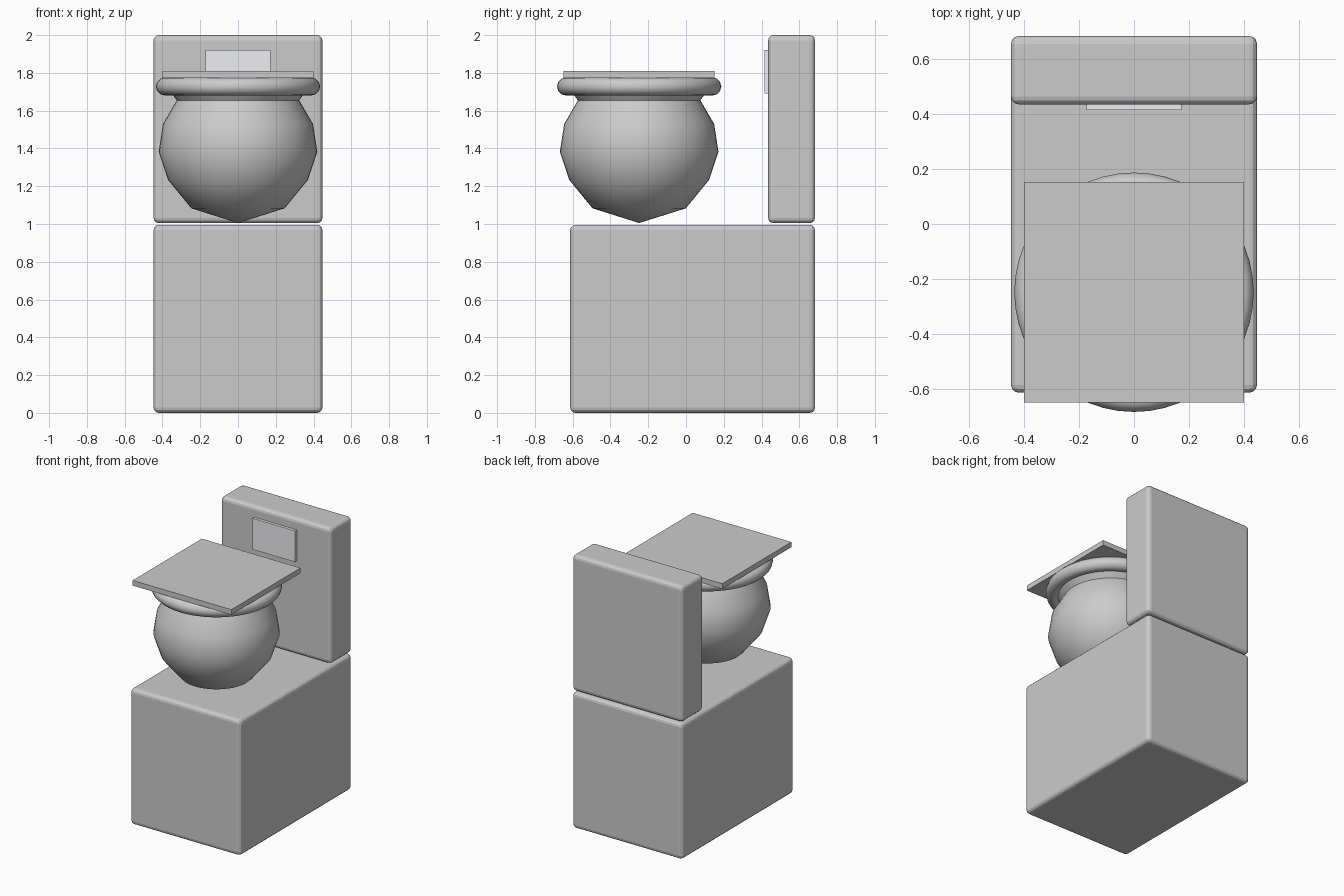
import bpy, bmesh, math

if "Cube" in bpy.data.objects:
    bpy.data.objects.remove(bpy.data.objects["Cube"])

CY = -0.248  # centre of the bowl along y


def finish(obj):
    bpy.ops.object.select_all(action='DESELECT')
    obj.select_set(True)
    bpy.context.view_layer.objects.active = obj
    bpy.ops.object.shade_smooth_by_angle(angle=math.radians(40))


def box(name, lo, hi, bevel=0.0):
    size = [b - a for a, b in zip(lo, hi)]
    mid = [(a + b) / 2 for a, b in zip(lo, hi)]
    bm = bmesh.new()
    bmesh.ops.create_cube(bm, size=1)
    bmesh.ops.scale(bm, vec=size, verts=bm.verts)
    me = bpy.data.meshes.new(name)
    bm.to_mesh(me)
    bm.free()
    obj = bpy.data.objects.new(name, me)
    obj.location = mid
    bpy.context.collection.objects.link(obj)
    if bevel:
        mod = obj.modifiers.new("rounded_edges", 'BEVEL')
        mod.width = bevel
        mod.segments = 3
    return obj


def lathe(name, profile, segments):
    bm = bmesh.new()
    verts = [bm.verts.new((r, 0, z)) for r, z in profile]
    edges = [bm.edges.new(pair) for pair in zip(verts, verts[1:])]
    bmesh.ops.spin(bm, geom=verts + edges, axis=(0, 0, 1), cent=(0, 0, 0),
                   angle=math.tau, steps=segments, use_duplicate=False)
    bmesh.ops.remove_doubles(bm, verts=bm.verts, dist=1e-4)
    bmesh.ops.recalc_face_normals(bm, faces=bm.faces)
    me = bpy.data.meshes.new(name)
    bm.to_mesh(me)
    bm.free()
    obj = bpy.data.objects.new(name, me)
    obj.location = (0, CY, 0)
    bpy.context.collection.objects.link(obj)
    finish(obj)
    return obj


# Plinth and tank
box("base", (-0.447, -0.613, 0), (0.447, 0.683, 0.995), 0.028)
box("tank", (-0.447, 0.435, 1.005), (0.447, 0.683, 2.0), 0.028)

# Pale flush panel on the tank front
panel = box("flush_panel", (-0.173, 0.415, 1.692), (0.173, 0.437, 1.92))
mat = bpy.data.materials.new("pale_panel")
mat.diffuse_color = (0.85, 0.86, 0.9, 1)
mat.use_nodes = True
mat.node_tree.nodes["Principled BSDF"].inputs["Base Color"].default_value = mat.diffuse_color
panel.data.materials.append(mat)

# Round bowl, pinched at the neck and flaring to the rim
lathe("bowl", [(0, 1.005), (0.247, 1.083), (0.37, 1.233), (0.42, 1.382),
               (0.397, 1.53), (0.324, 1.655), (0.372, 1.72)], 48)

# Ring seat
bpy.ops.mesh.primitive_torus_add(major_segments=48, minor_segments=12,
                                 major_radius=0.387, minor_radius=0.048,
                                 location=(0, CY, 1.728))
seat = bpy.context.object
seat.name = "seat"
finish(seat)

# Square lid
box("lid", (-0.4, CY - 0.4, 1.773), (0.4, CY + 0.4, 1.811))
